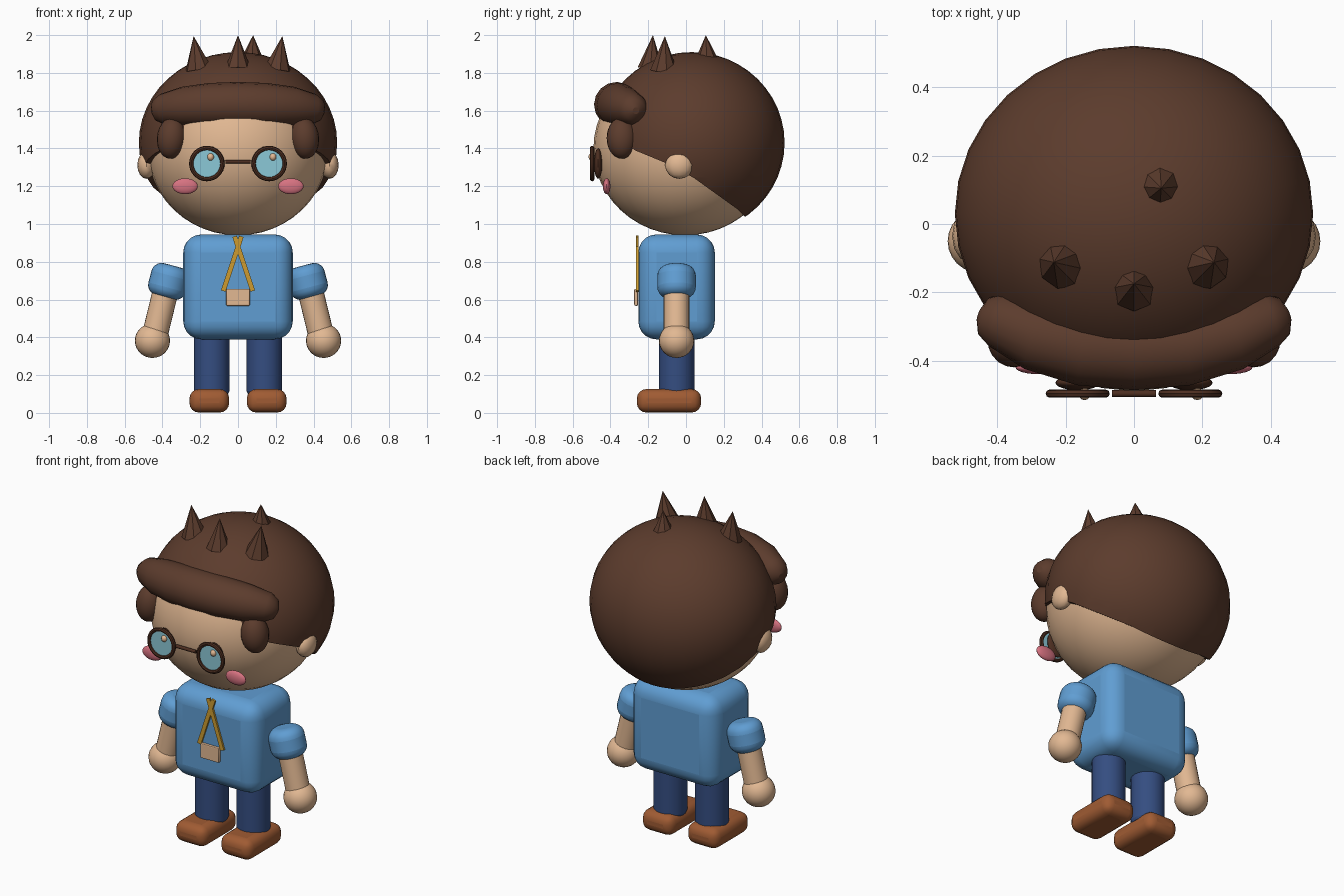
import bpy, bmesh
from mathutils import Vector

cube = bpy.data.objects.get("Cube")
if cube:
    bpy.data.objects.remove(cube, do_unlink=True)


def material(name, r, g, b):
    m = bpy.data.materials.new(name)
    m.use_nodes = True
    m.diffuse_color = (r, g, b, 1)
    m.node_tree.nodes["Principled BSDF"].inputs["Base Color"].default_value = (r, g, b, 1)
    return m


skin = material("skin", .76, .48, .29)
hair_brown = material("hair brown", .107, .045, .026)
frame_brown = material("frame brown", .075, .028, .015)
shirt_blue = material("shirt blue", .117, .34, .65)
denim = material("trouser navy", .035, .075, .22)
leather = material("shoe leather", .35, .105, .033)
gold = material("strap gold", .61, .33, .03)
glass = material("lens blue", .26, .58, .68)
pink = material("cheek pink", .68, .17, .22)


def finish(name, mat, angle=0.7):
    ob = bpy.context.object
    ob.name = name
    ob.data.materials.clear()
    ob.data.materials.append(mat)
    bpy.ops.object.transform_apply(location=False, rotation=False, scale=True)
    bpy.ops.object.shade_smooth_by_angle(angle=angle)
    return ob


def round_edges(ob, width, segments):
    mod = ob.modifiers.new("round", "BEVEL")
    mod.width, mod.segments = width, segments
    mod.limit_method = "ANGLE"
    bpy.ops.object.modifier_apply(modifier="round")
    bpy.ops.object.shade_smooth_by_angle(angle=0.7)


def ball(name, mat, loc, radii, segs=24, rings=16, rot=(0, 0, 0)):
    bpy.ops.mesh.primitive_uv_sphere_add(segments=segs, ring_count=rings, location=loc, rotation=rot)
    bpy.context.object.scale = radii
    return finish(name, mat)


def box(name, mat, loc, size, bevel=0, segments=4, rot=(0, 0, 0)):
    bpy.ops.mesh.primitive_cube_add(size=1, location=loc, rotation=rot)
    bpy.context.object.scale = size
    ob = finish(name, mat)
    if bevel:
        round_edges(ob, bevel, segments)
    return ob


def rod(name, mat, start, end, radius, tip=None, sides=24, bevel=0, segments=4):
    a, b = Vector(start), Vector(end)
    bpy.ops.mesh.primitive_cone_add(vertices=sides, radius1=radius,
                                    radius2=radius if tip is None else tip,
                                    depth=(b - a).length, location=(a + b) / 2)
    bpy.context.object.rotation_euler = (b - a).to_track_quat("Z", "Y").to_euler()
    ob = finish(name, mat)
    if bevel:
        round_edges(ob, bevel, segments)
    return ob


# Head
ball("head", skin, (0, -.005, 1.40), (.48, .485, .46), 32, 24)

# Hair shell, trimmed along a line sloping down to the nape
hair = ball("hair", hair_brown, (0, .03, 1.43), (.525, .492, .48), 32, 24)
hairline = [(-.7, 1.58), (-.46, 1.52), (-.27, 1.39), (-.1, 1.32), (.04, 1.245),
            (.27, 1.08), (.35, 1.0), (.35, .7), (-.7, .7)]
bm = bmesh.new()
face = bm.faces.new([bm.verts.new((-.7, y, z)) for y, z in hairline])
side = bmesh.ops.extrude_face_region(bm, geom=[face])
bmesh.ops.translate(bm, vec=(1.4, 0, 0),
                    verts=[v for v in side["geom"] if isinstance(v, bmesh.types.BMVert)])
bmesh.ops.recalc_face_normals(bm, faces=bm.faces)
mesh = bpy.data.meshes.new("hair_cutter")
bm.to_mesh(mesh)
bm.free()
cutter = bpy.data.objects.new("hair_cutter", mesh)
cutter.hide_render = True
bpy.context.collection.objects.link(cutter)
trim = hair.modifiers.new("trim", "BOOLEAN")
trim.operation, trim.solver, trim.object = "DIFFERENCE", "EXACT", cutter
bpy.ops.object.modifier_apply(modifier="trim")
bpy.data.objects.remove(cutter, do_unlink=True)
bpy.ops.object.shade_smooth_by_angle(angle=0.7)

# Fringe: a tapered tube sweeping across the brow
half = [(.455, -.265, 1.60, .15), (.44, -.27, 1.602, .47), (.40, -.28, 1.608, .68),
        (.29, -.325, 1.622, .87), (.15, -.357, 1.63, .97)]
path = [(-x, y, z, r) for x, y, z, r in half] + [(0, -.367, 1.632, 1)] + half[::-1]
curve = bpy.data.curves.new("fringe", "CURVE")
curve.dimensions = "3D"
curve.bevel_depth = .12
curve.bevel_resolution = 6
curve.use_fill_caps = True
spline = curve.splines.new("POLY")
spline.points.add(len(path) - 1)
for p, (x, y, z, r) in zip(spline.points, path):
    p.co, p.radius = (x, y, z, 1), r
fringe = bpy.data.objects.new("fringe", curve)
bpy.context.collection.objects.link(fringe)
bpy.ops.object.select_all(action="DESELECT")
fringe.select_set(True)
bpy.context.view_layer.objects.active = fringe
bpy.ops.object.convert(target="MESH")
finish("fringe", hair_brown, 1.0)

# Hair spikes
rod("spike_middle", hair_brown, (0, -.188, 1.825), (0, -.175, 2.0), .068, 0, 8)
rod("spike_back", hair_brown, (.075, .11, 1.86), (.08, .105, 2.0), .066, 0, 8)

# Torso
box("shirt", shirt_blue, (0, -.05, .667), (.58, .405, .555), .095, 5)

# Badge hanging on the chest
box("badge", skin, (0, -.264, .612), (.125, .02, .09), .006, 2)

# Bridge of the glasses
rod("glasses_bridge", frame_brown, (-.065, -.497, 1.33), (.065, -.497, 1.33), .01, sides=12)

# Paired parts
for s, label in ((1, "left"), (-1, "right")):
    rod(label + "_spike", hair_brown, (s * .208, -.118, 1.815), (s * .235, -.112, 1.995), .073, 0, 8)
    ball(label + "_side_tuft", hair_brown, (s * .352, -.34, 1.455), (.077, .08, .11), 20, 14,
         (0, s * -.1, 0))
    ball(label + "_ear", skin, (s * .485, -.035, 1.312), (.048, .076, .073), 12, 8)
    ball(label + "_cheek", pink, (s * .28, -.42, 1.2), (.067, .02, .042))

    # Eye, lens and rim
    ball(label + "_eye", frame_brown, (s * .165, -.465, 1.32), (.065, .022, .08))
    rod(label + "_lens", glass, (s * .165, -.488, 1.32), (s * .165, -.5, 1.32), .082, sides=32)
    ball(label + "_eye_glint", skin, (s * .165 + .02, -.498, 1.355), (.018, .018, .02), 12, 8)
    bpy.ops.mesh.primitive_torus_add(location=(s * .165, -.497, 1.32), rotation=(1.5708, 0, 0),
                                     major_radius=.082, minor_radius=.012,
                                     major_segments=32, minor_segments=8)
    finish(label + "_rim", frame_brown)

    # Arm
    rod(label + "_sleeve", shirt_blue, (s * .345, -.05, .78), (s * .39, -.05, .612), .102,
        bevel=.055, segments=5)
    rod(label + "_arm", skin, (s * .37, -.05, .7), (s * .437, -.05, .425), .068)
    ball(label + "_hand", skin, (s * .453, -.05, .382), (.093, .093, .091))

    # Leg and shoe
    rod(label + "_leg", denim, (s * .14, -.05, .095), (s * .14, -.05, .45), .094,
        bevel=.02, segments=2)
    box(label + "_shoe", leather, (s * .152, -.09, .064), (.21, .34, .124), .05, 4)

    # Strap crossing over at the collar
    box(label + "_strap", gold, (s * .03, -.258, .79), (.025, .012, .305), rot=(0, s * -.32, 0))
